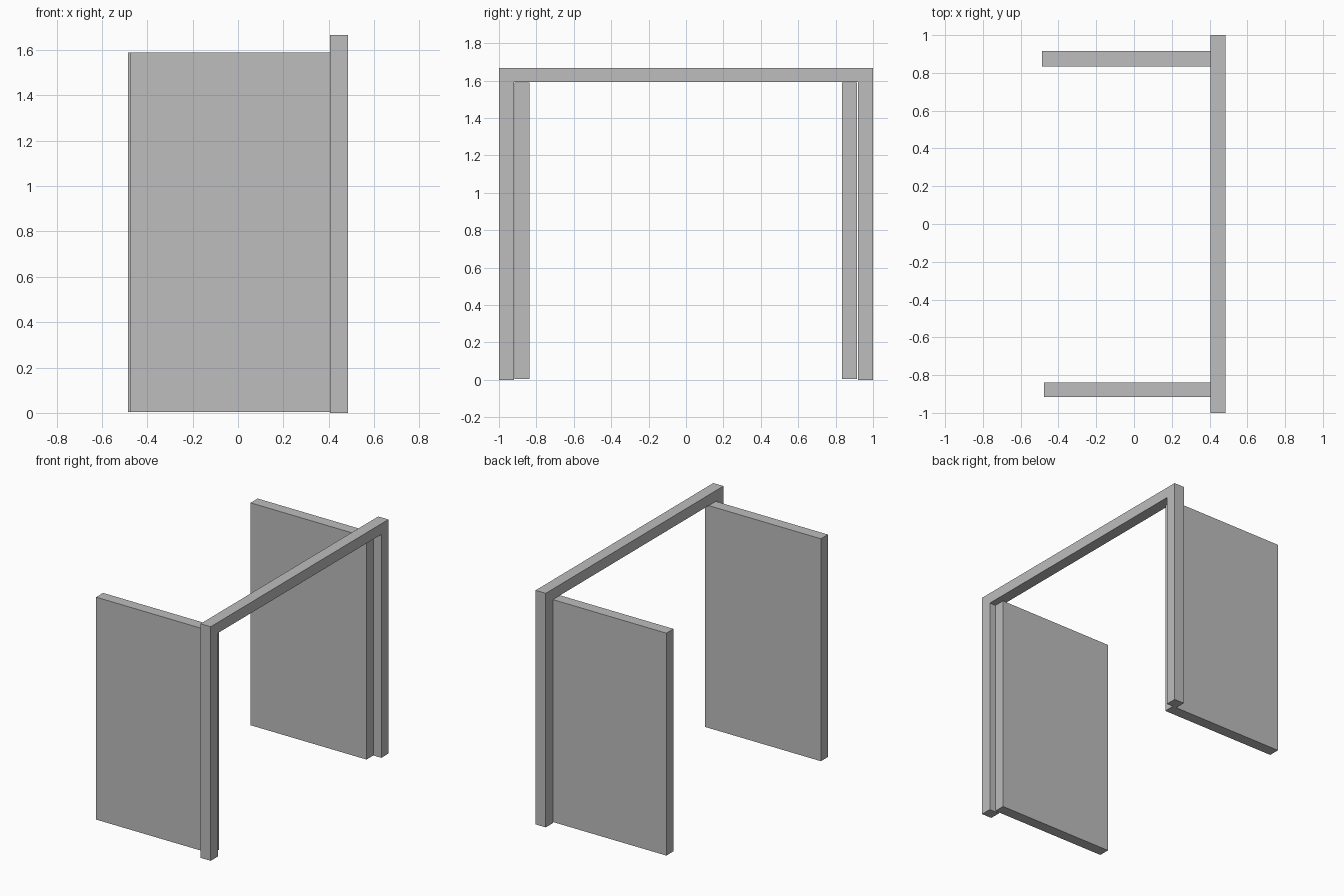
import bpy
import bmesh

cube = bpy.data.objects.get("Cube")
if cube:
    bpy.data.objects.remove(cube, do_unlink=True)

# Single plain grey finish
grey = bpy.data.materials.new("plain_grey")
grey.use_nodes = True
colour = (0.51, 0.51, 0.51, 1.0)
grey.diffuse_color = colour
grey.node_tree.nodes["Principled BSDF"].inputs["Base Color"].default_value = colour


def extrude_profile(name, profile, x0, x1):
    """Solid made from a (y, z) outline extruded along x."""
    bm = bmesh.new()
    face = bm.faces.new([bm.verts.new((x0, y, z)) for y, z in profile])
    result = bmesh.ops.extrude_face_region(bm, geom=[face])
    moved = [v for v in result["geom"] if isinstance(v, bmesh.types.BMVert)]
    bmesh.ops.translate(bm, verts=moved, vec=(x1 - x0, 0, 0))
    bmesh.ops.recalc_face_normals(bm, faces=bm.faces)
    mesh = bpy.data.meshes.new(name)
    bm.to_mesh(mesh)
    bm.free()
    mesh.materials.append(grey)
    obj = bpy.data.objects.new(name, mesh)
    bpy.context.collection.objects.link(obj)
    return obj


# Door frame: two jambs and a lintel in one piece
TOP, HEAD, FLOOR = 1.667, 1.591, 0.0
extrude_profile("door_frame", [
    (-1, FLOOR), (-1, TOP), (1, TOP), (1, FLOOR),
    (0.92, FLOOR), (0.92, HEAD), (-0.92, HEAD), (-0.92, FLOOR)], 0.405, 0.485)

# Two doors swung fully open, hinged at the jambs
for name, y0, y1, x0, x1 in (
        ("front_door", -0.917, -0.838, -0.476, 0.438),
        ("back_door", 0.835, 0.915, -0.486, 0.428)):
    extrude_profile(name, [(y0, 0.005), (y0, 1.589), (y1, 1.589), (y1, 0.005)], x0, x1)
